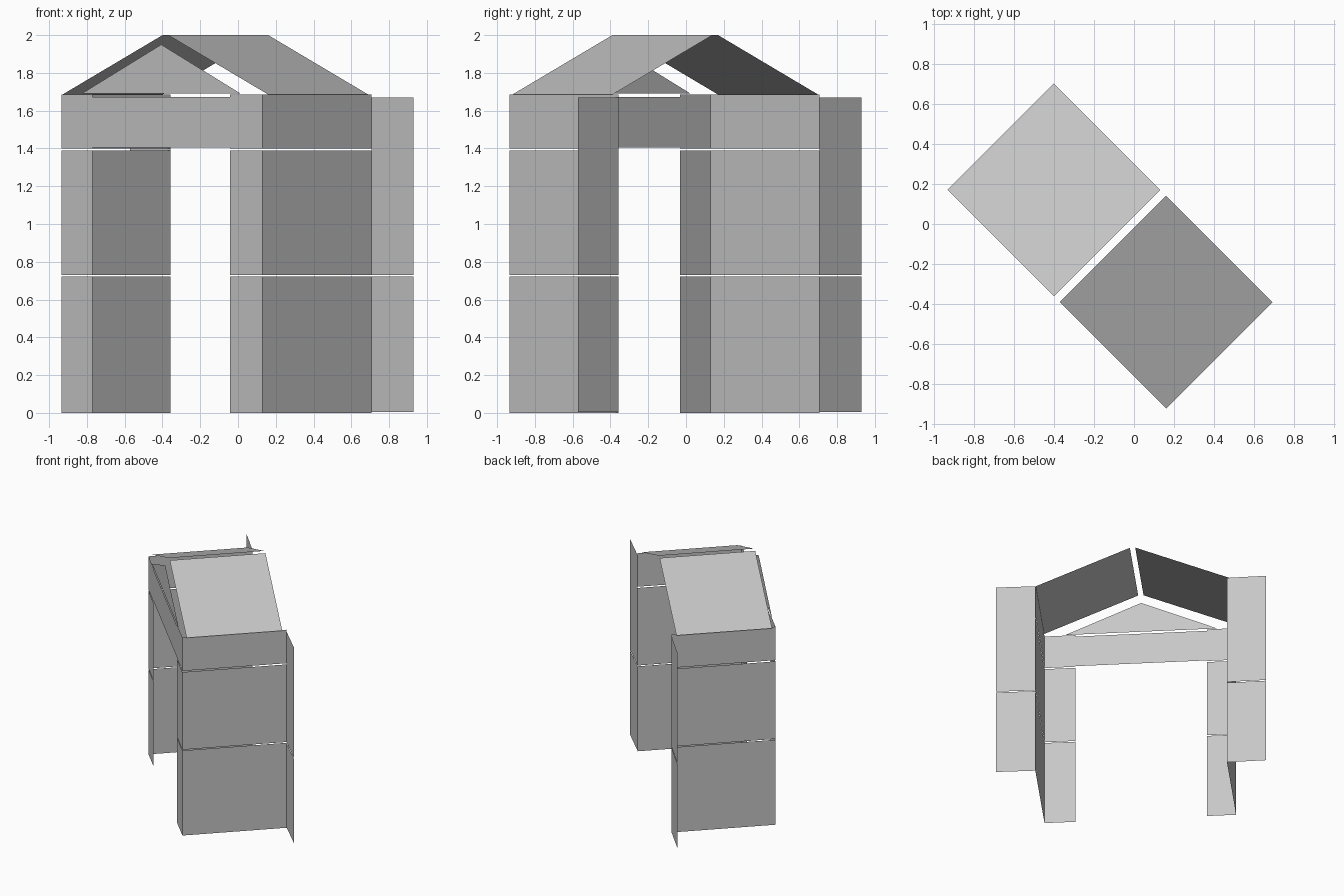
import bpy
from math import sqrt

cube = bpy.data.objects.get("Cube")
if cube:
    bpy.data.objects.remove(cube, do_unlink=True)

stone = bpy.data.materials.new("light_grey")
stone.use_nodes = True
GREY = (0.57, 0.57, 0.57, 1)
stone.diffuse_color = GREY
stone.node_tree.nodes["Principled BSDF"].inputs["Base Color"].default_value = GREY


def sheet(name, points):
    """Flat sheet from (along ridge, across ridge, height) points; the plan is turned 45 degrees."""
    verts = [((s + t) / sqrt(2), (s - t) / sqrt(2), z) for s, t, z in points]
    mesh = bpy.data.meshes.new(name)
    mesh.from_pydata(verts, [], [range(len(verts))])
    mesh.materials.append(stone)
    obj = bpy.data.objects.new(name, mesh)
    bpy.context.collection.objects.link(obj)


def upright(name, a, b, low, high):
    """Vertical rectangle standing on the plan line from a to b."""
    sheet(name, [(*a, low), (*b, low), (*b, high), (*a, high)])


FRONT, BACK = -0.568, 0.247      # ends of the side walls along the ridge
WALL, WING, JAMB = 0.752, 1.06, 0.516   # distances across the ridge
MID = -0.007                     # ridge centre
ROWS = [(0.0, 0.723), (0.73, 1.39), (1.40, 1.685)]
WING_ROWS = [(0.005, 0.723), (0.73, 1.67)]

for side, label in ((-1, "right"), (1, "left")):
    corner = (FRONT, side * WALL)
    back_corner = (BACK, side * WALL)
    # Side wall and doorway jamb, three courses each
    for i, (low, high) in enumerate(ROWS, 1):
        upright(f"{label}_wall_course_{i}", corner, back_corner, low, high)
        upright(f"{label}_jamb_course_{i}", corner, (FRONT, MID + side * JAMB), low, high)
    # Wing standing out from the back end of the wall
    for i, (low, high) in enumerate(WING_ROWS, 1):
        upright(f"{label}_wing_course_{i}", back_corner, (BACK + 0.006, side * WING), low, high)
    # Sloping roof panel
    ridge, eave = MID + side * 0.021, MID + side * 0.771
    sheet(f"{label}_roof_panel", [(-0.537, ridge, 2), (0.212, ridge, 2),
                                  (0.212, eave, 1.685), (-0.537, eave, 1.685)])

# Beam over the doorway and the gable above it
upright("lintel", (FRONT, MID - JAMB), (FRONT, MID + JAMB), 1.405, 1.672)
sheet("gable", [(FRONT, MID - 0.596, 1.69), (FRONT, MID + 0.596, 1.69), (FRONT, MID, 1.95)])
